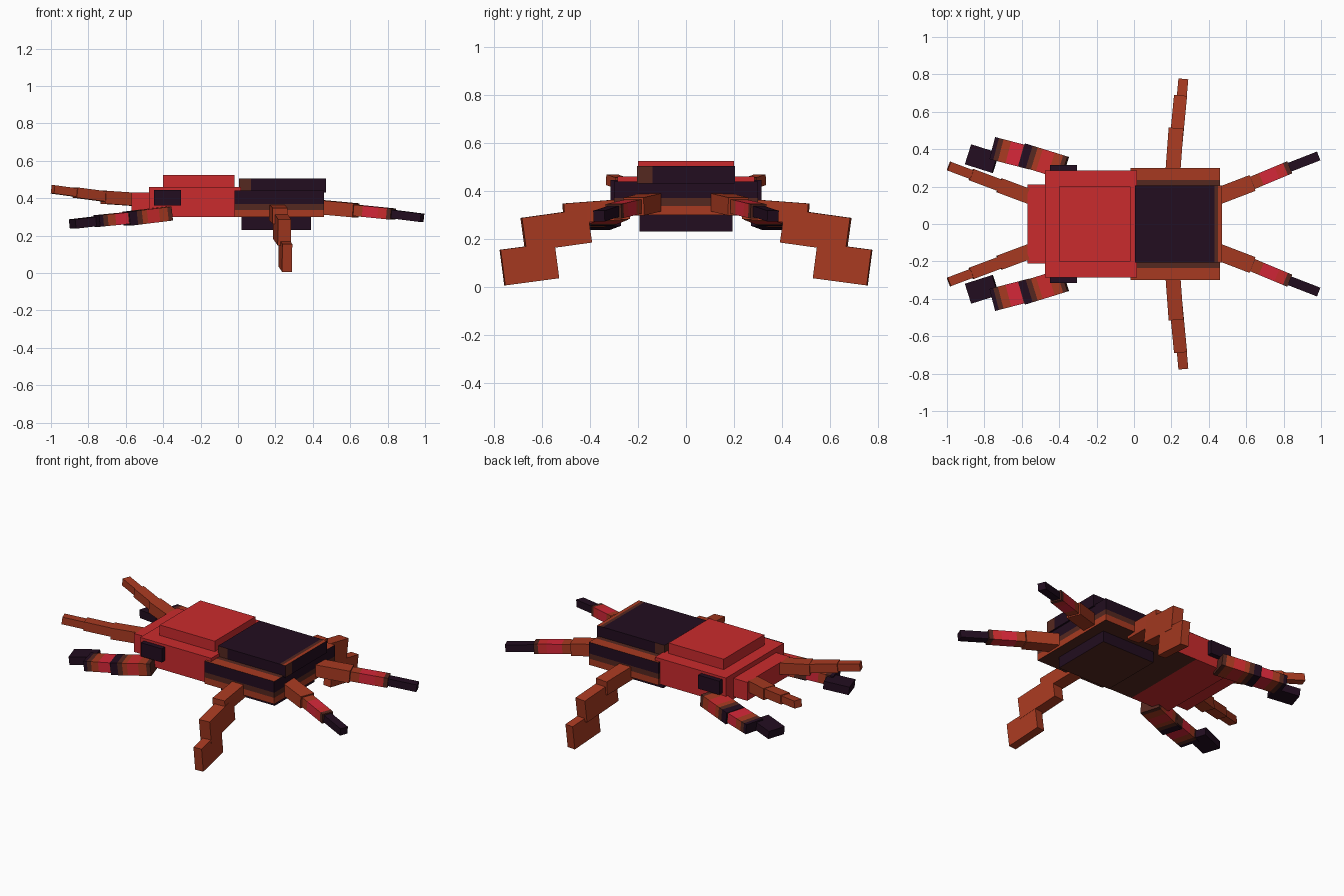
import bpy, bmesh
from mathutils import Vector, Matrix

if "Cube" in bpy.data.objects:
    bpy.data.objects.remove(bpy.data.objects["Cube"])

COLOURS = [("red", (0.59, 0.024, 0.026)), ("rust", (0.39, 0.042, 0.015)),
           ("brown", (0.091, 0.021, 0.014)), ("dark", (0.016, 0.004, 0.014)),
           ("bright_red", (0.66, 0.02, 0.04))]
RED, RUST, BROWN, DARK, BRIGHT = range(5)
MATS = []
for cname, rgb in COLOURS:
    m = bpy.data.materials.new(cname)
    m.diffuse_color = (*rgb, 1)
    m.use_nodes = True
    m.node_tree.nodes["Principled BSDF"].inputs["Base Color"].default_value = m.diffuse_color
    MATS.append(m)


def block(name, lo, hi, rule, cuts=(), matrix=None):
    """Box between two corners, cut on (axis, value) planes, coloured by rule(centre, normal)."""
    lo, hi = Vector(lo), Vector(hi)
    bm = bmesh.new()
    bmesh.ops.create_cube(bm, size=1)
    for v in bm.verts:
        v.co = (lo + hi) / 2 + v.co * (hi - lo)
    for axis, value in cuts:
        no = Vector((0, 0, 0))
        no[axis] = 1
        bmesh.ops.bisect_plane(bm, geom=bm.verts[:] + bm.edges[:] + bm.faces[:],
                               plane_co=no * value, plane_no=no)
    bm.normal_update()
    for f in bm.faces:
        f.material_index = rule(f.calc_center_median(), f.normal) if callable(rule) else rule
    if matrix:
        bm.transform(matrix)
    me = bpy.data.meshes.new(name)
    bm.to_mesh(me)
    bm.free()
    for m in MATS:
        me.materials.append(m)
    ob = bpy.data.objects.new(name, me)
    bpy.context.collection.objects.link(ob)
    return ob


def bar(name, p0, p1, w, h, bands):
    """Box limb from p0 to p1, with bands [(end fraction, colour)] along it."""
    p0, p1 = Vector(p0), Vector(p1)
    d = p1 - p0
    L = d.length
    x = d.normalized()
    y = Vector((0, 0, 1)).cross(x).normalized()
    z = x.cross(y)
    M = Matrix.Translation(p0) @ Matrix((x, y, z)).transposed().to_4x4()

    def rule(c, n):
        return next(col for t, col in bands if c.x <= t * L + 1e-4)
    block(name, (0, -w / 2, -h / 2), (L, w / 2, h / 2), rule,
          [(0, t * L) for t, _ in bands[:-1]], M)


# front body, snout and raised back plate
block("front_body", (-0.475, -0.285, 0.30), (0.015, 0.285, 0.46),
      lambda c, n: BROWN if n.z < -0.5 and c.x > -0.22 else RED, [(0, -0.22)])
block("snout", (-0.57, -0.21, 0.315), (-0.47, 0.21, 0.43), RED)
block("back_plate", (-0.40, -0.20, 0.455), (-0.02, 0.20, 0.525), RED)


# rear body: layered sides and rust rim on top
def rear_rule(c, n):
    if n.z > 0.5:
        return RUST if abs(c.y) > 0.235 else BROWN
    if n.z < -0.5:
        return BROWN
    return RUST if c.z < 0.338 else BROWN if c.z < 0.37 else DARK


block("rear_body", (-0.02, -0.30, 0.299), (0.46, 0.30, 0.44), rear_rule,
      [(2, 0.338), (2, 0.37), (1, -0.235), (1, 0.235)])


# raised shell: dark, with brown and rust edging
def shell_rule(c, n):
    if n.z > 0.5:
        return DARK if c.x < 0.43 else BROWN if c.x < 0.45 else RUST
    if n.x > 0.5:
        return BROWN if c.y < -0.14 else DARK
    return BROWN if c.x < 0.07 else DARK


block("rear_shell", (0.005, -0.205, 0.43), (0.47, 0.205, 0.505), shell_rule,
      [(0, 0.07), (0, 0.43), (0, 0.45), (1, -0.14)])
block("belly", (0.02, -0.195, 0.23), (0.39, 0.195, 0.31),
      lambda c, n: BROWN if n.z < -0.5 else DARK)

for s, side in ((-1, "right"), (1, "left")):
    # eyes
    block(side + "_eye", (-0.45, min(s * 0.27, s * 0.315), 0.36),
          (-0.305, max(s * 0.27, s * 0.315), 0.445), DARK)

    # stepped middle legs
    bar(side + "_mid_leg_upper", (0.205, s * 0.24, 0.325), (0.225, s * 0.51, 0.305),
        0.08, 0.085, [(1, RUST)])
    bar(side + "_mid_leg_middle", (0.222, s * 0.405, 0.255), (0.248, s * 0.678, 0.217),
        0.07, 0.142, [(1, RUST)])
    bar(side + "_mid_leg_foot", (0.243, s * 0.541, 0.11), (0.263, s * 0.766, 0.08),
        0.053, 0.15, [(1, RUST)])

    # banded rear legs
    bar(side + "_rear_leg_upper", (0.40, s * 0.13, 0.356), (0.63, s * 0.218, 0.335),
        0.09, 0.075, [(1, RUST)])
    bar(side + "_rear_leg_middle", (0.60, s * 0.206, 0.338), (0.83, s * 0.302, 0.315),
        0.07, 0.06, [(0.14, BROWN), (0.34, RUST), (0.7, BRIGHT), (0.9, RED), (1, BROWN)])
    bar(side + "_rear_leg_tip", (0.81, s * 0.295, 0.317), (0.985, s * 0.363, 0.295),
        0.05, 0.045, [(1, DARK)])

    # antennae
    bar(side + "_antenna_base", (-0.50, s * 0.125, 0.39), (-0.72, s * 0.207, 0.405),
        0.08, 0.07, [(1, RUST)])
    bar(side + "_antenna_middle", (-0.68, s * 0.193, 0.405), (-0.87, s * 0.264, 0.43),
        0.065, 0.055, [(1, RUST)])
    bar(side + "_antenna_tip", (-0.85, s * 0.257, 0.428), (-0.99, s * 0.31, 0.447),
        0.05, 0.045, [(1, RUST)])

    # banded pincers
    bar(side + "_pincer_arm", (-0.37, s * 0.30, 0.318), (-0.597, s * 0.37, 0.29),
        0.125, 0.075, [(0.1, BROWN), (0.3, RUST), (0.58, RED), (0.7, RUST),
                       (0.82, BROWN), (1, DARK)])
    bar(side + "_pincer_forearm", (-0.55, s * 0.352, 0.298), (-0.755, s * 0.405, 0.278),
        0.122, 0.062, [(0.25, BROWN), (0.58, BRIGHT), (0.78, RUST),
                       (0.9, BROWN), (1, DARK)])
    bar(side + "_pincer_claw", (-0.74, s * 0.326, 0.279), (-0.885, s * 0.372, 0.262),
        0.112, 0.05, [(1, DARK)])
